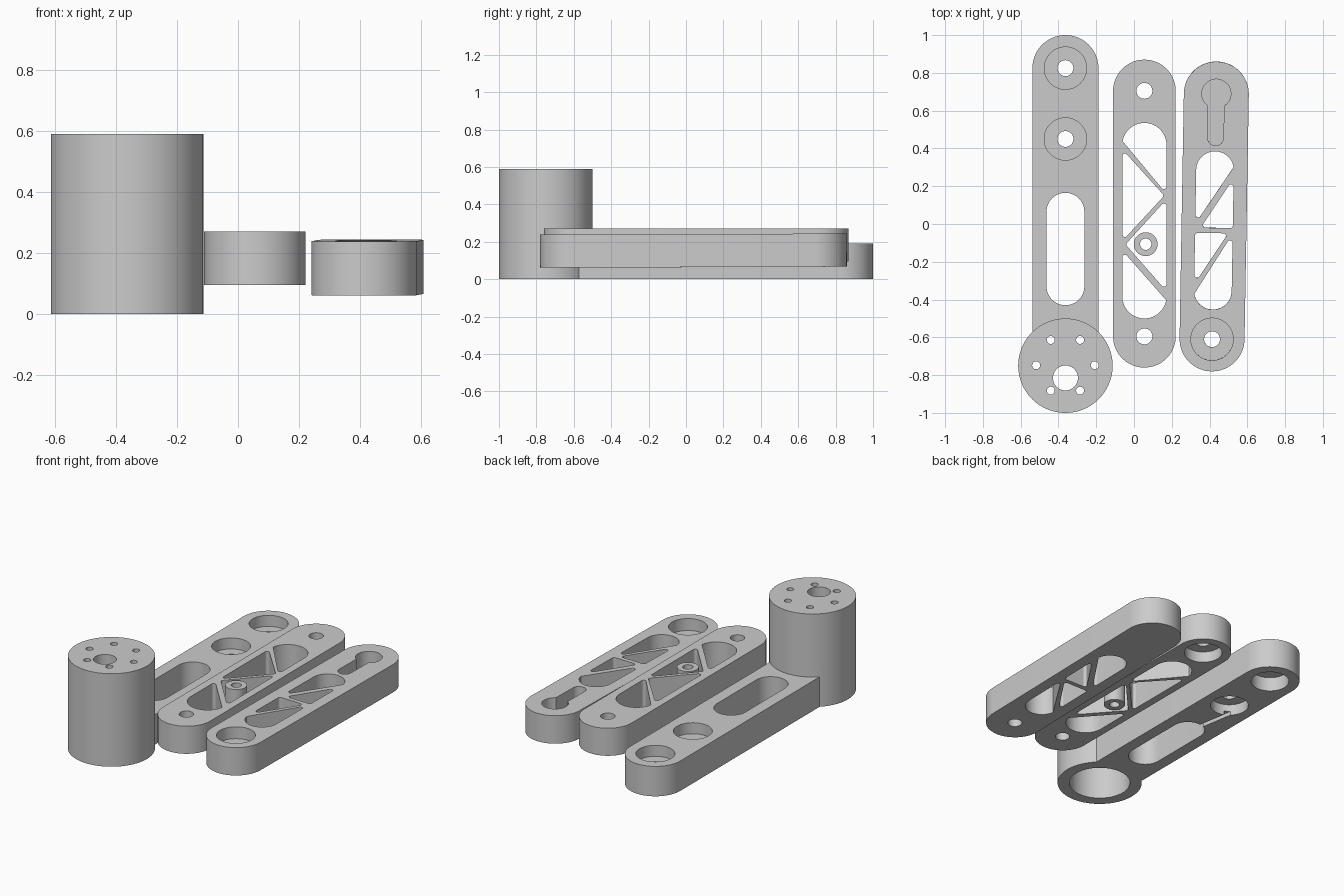
import bpy, bmesh
from math import radians, pi, cos, sin, tan, ceil
from mathutils import Vector, Matrix

cube = bpy.data.objects.get("Cube")
if cube:
    bpy.data.objects.remove(cube, do_unlink=True)

grey = bpy.data.materials.new("plain grey")
grey.use_nodes = True
grey.diffuse_color = (0.6, 0.6, 0.6, 1)
grey.node_tree.nodes["Principled BSDF"].inputs["Base Color"].default_value = (0.6, 0.6, 0.6, 1)


def rounded(corners):
    """Outline of a polygon whose corners (x, y, radius) are filleted."""
    outline = []
    for i, (x, y, r) in enumerate(corners):
        p = Vector((x, y))
        if r == 0:
            outline.append(p)
            continue
        a = (Vector(corners[i - 1][:2]) - p).normalized()
        b = (Vector(corners[(i + 1) % len(corners)][:2]) - p).normalized()
        half = a.angle(b) / 2
        centre = p + (a + b).normalized() * r / sin(half)
        start = p + a * r / tan(half) - centre
        turn = pi - 2 * half
        if a.x * b.y - a.y * b.x > 0:
            turn = -turn
        steps = max(4, ceil(abs(turn) / radians(5)))
        for k in range(steps + 1):
            t = turn * k / steps
            outline.append(centre + Vector((start.x * cos(t) - start.y * sin(t),
                                            start.x * sin(t) + start.y * cos(t))))
    return outline


def circle(x, y, r, n=64):
    return [Vector((x + r * cos(2 * pi * k / n), y + r * sin(2 * pi * k / n))) for k in range(n)]


def slot(x, half, y0, y1):
    r = half * 0.999
    return rounded([(x - half, y0, r), (x + half, y0, r), (x + half, y1, r), (x - half, y1, r)])


def round_window(x, half, far, tip, side):
    """Round end of a slot, cut off by the slanted line from its tip to its other side."""
    up = 1 if far > tip[1] else -1
    slope = (side[1] - tip[1]) / (side[0] - tip[0])
    ends = sorted((far, far - up))
    arc = [(p.x, p.y, 0) for p in slot(x, half, *ends)
           if up * (p.y - tip[1] - slope * (p.x - tip[0])) > 0]
    return rounded(arc + [(tip[0], tip[1], TIP)])


def triangle(*corners):
    return rounded([(x, y, TIP) for x, y in corners])


def prism(name, outline, z0, z1):
    bm = bmesh.new()
    face = bm.faces.new([bm.verts.new((p.x, p.y, z0)) for p in outline])
    top = bmesh.ops.extrude_face_region(bm, geom=[face])["geom"]
    bmesh.ops.translate(bm, vec=(0, 0, z1 - z0),
                        verts=[v for v in top if isinstance(v, bmesh.types.BMVert)])
    bmesh.ops.recalc_face_normals(bm, faces=bm.faces)
    mesh = bpy.data.meshes.new(name)
    bm.to_mesh(mesh)
    bm.free()
    mesh.materials.append(grey)
    obj = bpy.data.objects.new(name, mesh)
    bpy.context.collection.objects.link(obj)
    return obj


def combine(obj, outline, z0, z1, operation="DIFFERENCE"):
    tool = prism("tool", outline, z0, z1)
    tool.hide_render = True
    mod = obj.modifiers.new("combine", "BOOLEAN")
    mod.operation, mod.object, mod.solver = operation, tool, "EXACT"
    bpy.context.view_layer.objects.active = obj
    bpy.ops.object.modifier_apply(modifier=mod.name)
    bpy.data.objects.remove(tool, do_unlink=True)


LOW, HIGH = -0.1, 0.8     # cutting range for through holes
BOLT, BORE, TIP = 0.042, 0.112, 0.014

# Base arm with motor housing
ax, ah = -0.363, 0.175
base = prism("base_arm", rounded([(ax - ah, -0.75, 0), (ax + ah, -0.75, 0),
                                  (ax + ah, 1, 0.1749), (ax - ah, 1, 0.1749)]), 0, 0.19)
combine(base, circle(ax, -0.75, 0.25, 96), 0, 0.59, "UNION")
combine(base, circle(ax, -0.75, 0.18, 96), LOW, 0.53)
combine(base, circle(ax, -0.815, 0.066), LOW, HIGH)
for k in range(6):
    combine(base, circle(ax + 0.155 * cos(k * pi / 3), -0.748 + 0.155 * sin(k * pi / 3), 0.021, 24),
            0.45, HIGH)
combine(base, slot(ax, 0.1, -0.43, 0.165), LOW, HIGH)
for y, depth in ((0.825, 0.09), (0.45, 0.07)):
    combine(base, circle(ax, y, BOLT), LOW, HIGH)
    combine(base, circle(ax, y, BORE), 0.12, HIGH)
    combine(base, circle(ax, y, BORE), LOW, depth)
# Slanted cable channel under the base arm
combine(base, rounded([(-0.395, 0.1, 0), (-0.365, 0.1, 0),
                       (-0.415, 0.4, 0), (-0.445, 0.4, 0)]), LOW, 0.025)

# Middle arm with trussed window
bx, bw = 0.055, 0.117
left, right = bx - bw, bx + bw
middle = prism("middle_arm", slot(bx, 0.166, -0.76, 0.87), 0.095, 0.27)
for window in (
    round_window(bx, bw, 0.535, (right, 0.16), (left, 0.43)),
    triangle((left, 0.395), (0.16, 0.15), (left, -0.09)),
    triangle((-0.045, -0.108), (right, 0.13), (right, -0.355)),
    round_window(bx, bw, -0.5, (left, -0.14), (right, -0.405)),
):
    combine(middle, window, LOW, HIGH)
for y in (0.705, -0.595):
    combine(middle, circle(bx, y, BOLT), LOW, HIGH)
combine(middle, circle(bx, 0.705, BORE), LOW, 0.165)

# Free-standing spacer inside the middle arm
spacer = prism("spacer", circle(0.062, -0.107, 0.063), 0.095, 0.27)
combine(spacer, circle(0.062, -0.107, 0.03), LOW, HIGH)

# End arm with trussed window and keyhole
cx, cw = 0.4245, 0.0995
left, right = cx - cw, cx + cw
end = prism("end_arm", slot(cx, 0.172, -0.78, 0.86), 0.064, 0.241)
for window in (
    round_window(cx, cw, 0.385, (left, 0), (right, 0.305)),
    triangle((right, 0.245), (0.355, -0.02), (right, -0.02)),
    triangle((left, -0.048), (0.5, -0.048), (left, -0.32)),
    round_window(cx, cw, -0.453, (right, -0.05), (left, -0.365)),
):
    combine(end, window, LOW, HIGH)
combine(end, circle(cx, -0.61, BOLT), LOW, HIGH)
combine(end, circle(cx, -0.61, BORE), 0.165, HIGH)
combine(end, circle(cx, 0.69, 0.077), 0.14, HIGH)
combine(end, slot(cx, 0.042, 0.415, 0.72), 0.14, HIGH)

# The end arm lies slightly askew
pivot = Matrix.Translation((cx, 0.04, 0.152))
end.data.transform(pivot @ Matrix.Rotation(radians(-1), 4, "Z")
                   @ Matrix.Rotation(radians(0.2), 4, "X") @ pivot.inverted())

# Smooth round walls, keep edges sharp
bpy.ops.object.select_all(action="DESELECT")
for obj in (base, middle, spacer, end):
    obj.select_set(True)
bpy.context.view_layer.objects.active = base
bpy.ops.object.shade_smooth_by_angle(angle=radians(30))
